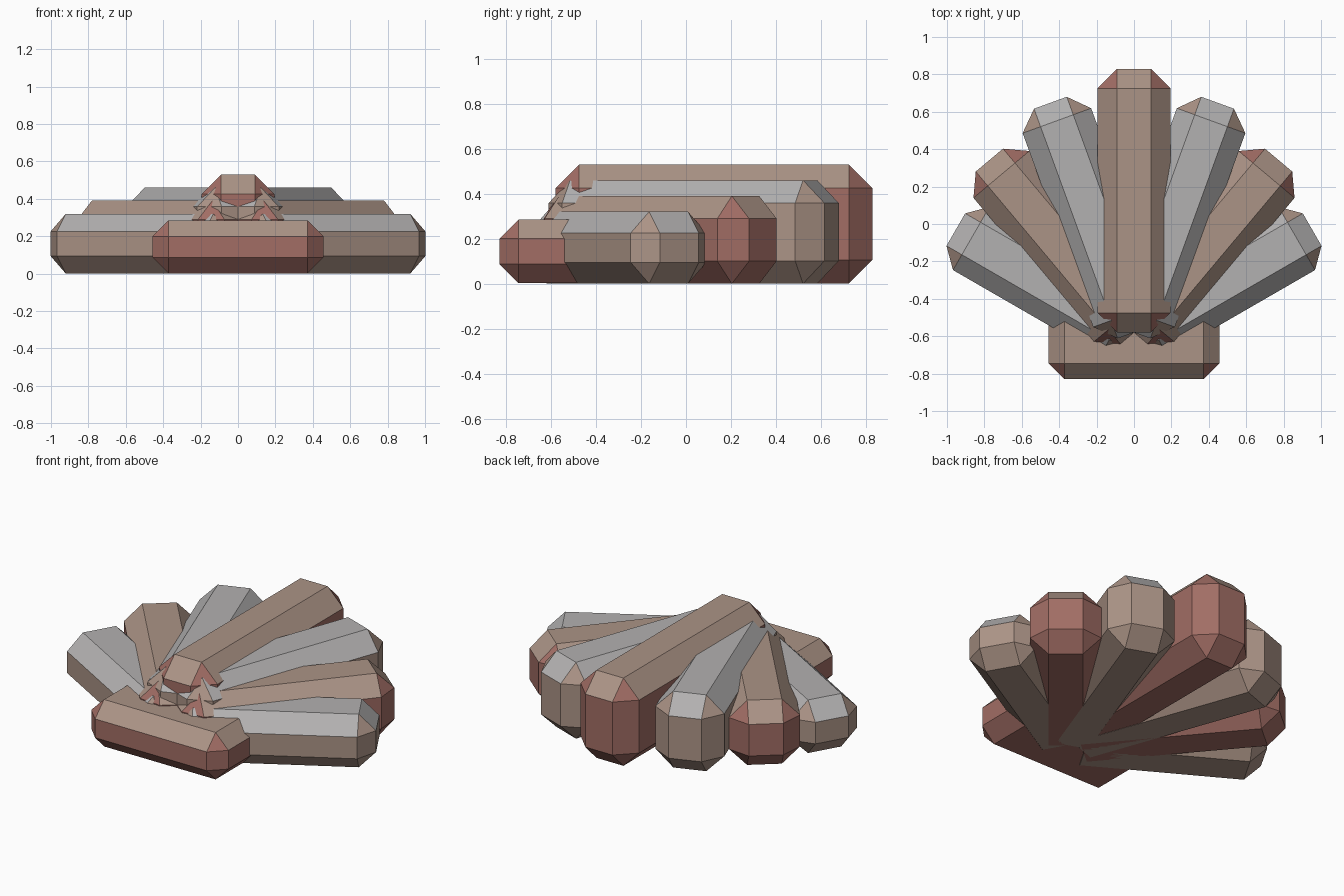
import bpy, bmesh
from math import radians
from mathutils import Matrix, Vector

old = bpy.data.objects.get("Cube")
if old:
    bpy.data.objects.remove(old, do_unlink=True)


def make_material(name, rgb):
    mat = bpy.data.materials.new(name)
    mat.use_nodes = True
    color = (*rgb, 1.0)
    mat.diffuse_color = color
    mat.node_tree.nodes["Principled BSDF"].inputs["Base Color"].default_value = color
    return mat


grey = make_material("pale grey", (0.45, 0.44, 0.44))
tan = make_material("dusty tan", (0.41, 0.295, 0.24))
red = make_material("clay red", (0.36, 0.155, 0.13))


def chamfered_block(name, size, center, bevel, top, side, matrix=Matrix()):
    """Box with chamfered edges; upward faces take the top colour."""
    bm = bmesh.new()
    bmesh.ops.create_cube(bm, size=1.0)
    bmesh.ops.scale(bm, vec=Vector(size), verts=bm.verts)
    bmesh.ops.translate(bm, vec=Vector(center), verts=bm.verts)
    bmesh.ops.bevel(bm, geom=bm.edges[:], offset=bevel, offset_type='OFFSET',
                    segments=1, profile=0.5, affect='EDGES')
    bm.normal_update()
    for face in bm.faces:
        face.material_index = 0 if face.normal.z > 0.65 else 1
    bm.transform(matrix)
    mesh = bpy.data.meshes.new(name)
    bm.to_mesh(mesh)
    bm.free()
    mesh.materials.append(top)
    mesh.materials.append(side)
    obj = bpy.data.objects.new(name, mesh)
    bpy.context.collection.objects.link(obj)
    return obj


HINGE_Y = -0.58
RIB_WIDTH = 0.39


def rib(name, angle, length, height, bevel, top, side, lift=0.0):
    """Rib lying on the ground, fanned out from the hinge point."""
    turn = Matrix.Translation((0, HINGE_Y, lift)) @ Matrix.Rotation(radians(-angle), 4, 'Z')
    chamfered_block(name, (RIB_WIDTH, length, height - lift),
                    (0, length / 2, (height - lift) / 2), bevel, top, side, turn)


# Central rib
rib("center_rib", 0, 1.41, 0.53, 0.105, tan, red, lift=0.001)

# Mirrored ribs, lower and shorter towards the sides
side_ribs = [
    ("inner_rib", 20, 1.307, 0.46, 0.102, grey, tan),
    ("middle_rib", 40, 1.203, 0.39, 0.1, tan, red),
    ("outer_rib", 60, 1.1, 0.32, 0.095, grey, tan),
]
for name, angle, *rest in side_ribs:
    for label, sign in (("left", 1), ("right", -1)):
        rib(f"{label}_{name}", sign * angle, *rest)

# Hinge block across the front
chamfered_block("hinge_block", (0.914, 0.5, 0.283), (0, HINGE_Y, 0.1435),
                0.085, tan, red)
